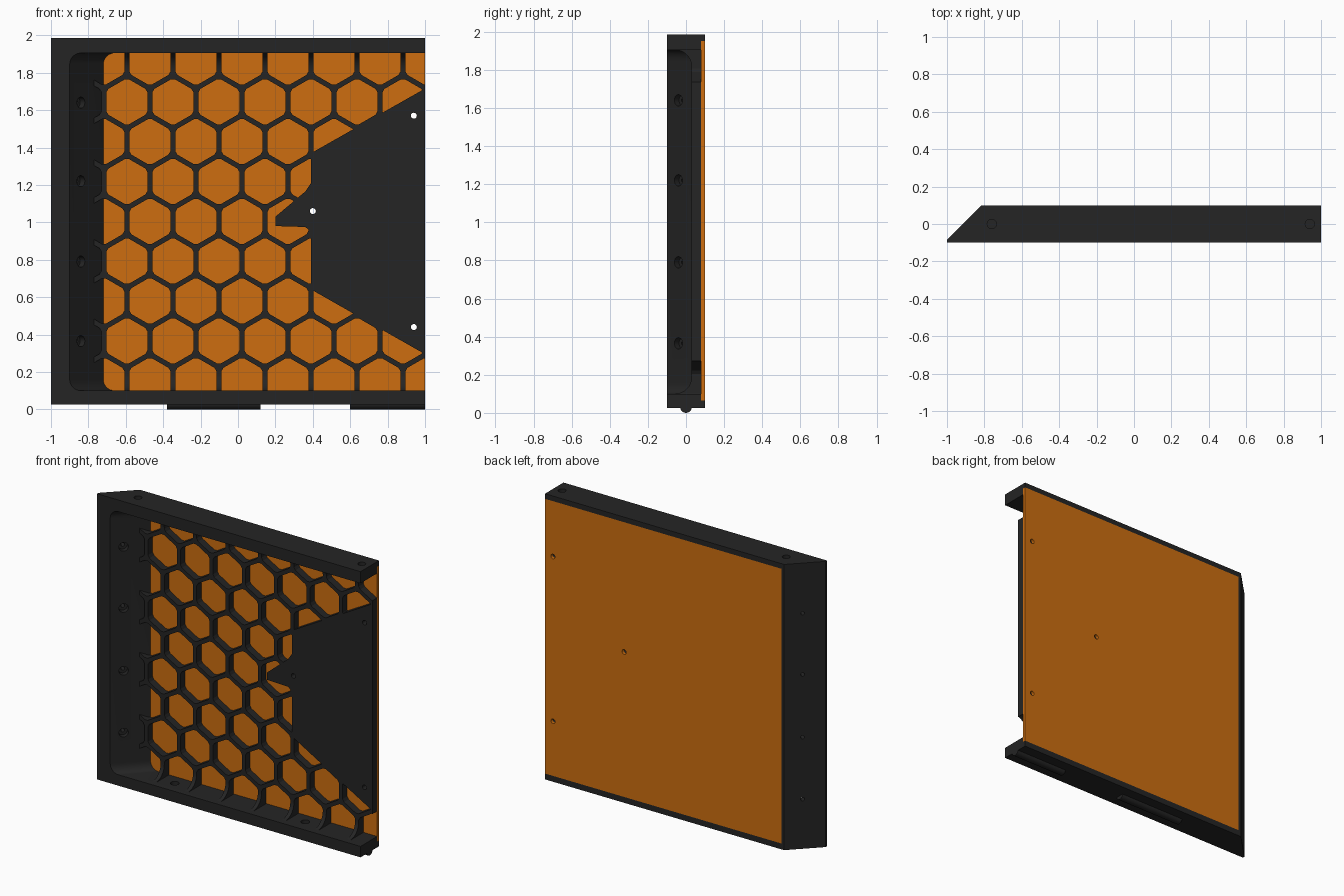
import bpy, bmesh, math
from mathutils import Vector

if "Cube" in bpy.data.objects:
    bpy.data.objects.remove(bpy.data.objects["Cube"])


def material(name, rgb):
    m = bpy.data.materials.new(name)
    m.diffuse_color = (*rgb, 1)
    m.use_nodes = True
    m.node_tree.nodes["Principled BSDF"].inputs["Base Color"].default_value = m.diffuse_color
    return m


BLACK = material("black plastic", (0.018, 0.018, 0.018))
ORANGE = material("orange panel", (0.61, 0.155, 0.005))


def build(name, ring_pairs, mat=BLACK):
    """Closed solids, each lofted between two matching rings of points."""
    bm = bmesh.new()
    for ring_a, ring_b in ring_pairs:
        a = [bm.verts.new(p) for p in ring_a]
        b = [bm.verts.new(p) for p in ring_b]
        bm.faces.new(a)
        bm.faces.new(b[::-1])
        for i in range(len(a)):
            j = (i + 1) % len(a)
            bm.faces.new((a[i], b[i], b[j], a[j]))
    bmesh.ops.recalc_face_normals(bm, faces=bm.faces)
    mesh = bpy.data.meshes.new(name)
    bm.to_mesh(mesh)
    bm.free()
    mesh.materials.append(mat)
    ob = bpy.data.objects.new(name, mesh)
    bpy.context.collection.objects.link(ob)
    return ob


def along_y(pts, y0, y1):
    return ([(x, y0, z) for x, z in pts], [(x, y1, z) for x, z in pts])


def along_z(pts, z0, z1):
    return ([(x, y, z0) for x, y in pts], [(x, y, z1) for x, y in pts])


def rod(p, q, r, n=20):
    """Round rod from p to q."""
    p, q = Vector(p), Vector(q)
    rot = (q - p).to_track_quat('Z', 'Y')
    ring = [rot @ Vector((r * math.cos(t), r * math.sin(t), 0))
            for t in (2 * math.pi * i / n for i in range(n))]
    return ([p + v for v in ring], [q + v for v in ring])


def arc(cx, cy, r, a0, a1, n=8):
    return [(cx + r * math.cos(math.radians(a0 + (a1 - a0) * i / n)),
             cy + r * math.sin(math.radians(a0 + (a1 - a0) * i / n)))
            for i in range(n + 1)]


def cut(target, ring_pairs):
    cutter = build("cutter", ring_pairs)
    cutter.hide_render = True
    mod = target.modifiers.new("cut", 'BOOLEAN')
    mod.operation = 'DIFFERENCE'
    mod.solver = 'EXACT'
    mod.object = cutter
    bpy.context.view_layer.objects.active = target
    bpy.ops.object.modifier_apply(modifier=mod.name)
    bpy.data.objects.remove(cutter)


BOTTOM, TOP = 0.025, 1.985        # frame
IN_LOW, IN_HIGH = 0.10, 1.905     # cavity
WEB_FRONT, PANEL_FRONT = 0.03, 0.08

# Frame: slab with a slanted left end, hollowed by a cavity open at the right
frame = build("frame", [along_z([(-1, -0.1), (1, -0.1), (1, 0.1), (-0.815, 0.1),
                                 (-1, -0.085)], BOTTOM, TOP)])


def cavity_ring(y):
    x = -0.8 + y
    r = 0.06
    pts = ([(1.2, IN_LOW), (1.2, IN_HIGH)]
           + arc(x + r, IN_HIGH - r, r, 90, 180) + arc(x + r, IN_LOW + r, r, 180, 270))
    return [(px, y, pz) for px, pz in pts]


cut(frame, [(cavity_ring(-0.12), cavity_ring(0.12))])

# Recess in the back of the frame for the panel
PANEL = [(-0.795, 0.065), (1, 0.065), (1, 1.95), (-0.795, 1.95)]
recess = [(x if x < 0 else 1.2, z) for x, z in PANEL]
cut(frame, [along_y(recess, PANEL_FRONT, 0.15)])

# Counterbored screw holes through the slanted wall, sockets in both bars
d = Vector((-1, 1, 0)).normalized()
bores, screws = [], []
for z in (0.365, 0.79, 1.22, 1.64):
    p = Vector((-0.84, -0.04, z))
    bores.append(rod(p - d * 0.04, p + d * 0.035, 0.03))
    screws.append(rod(p - d * 0.02, p + d * 0.15, 0.012))
cut(frame, bores)
cut(frame, screws)
cut(frame, [rod((x, 0, TOP - 0.03), (x, 0, TOP + 0.05), 0.025) for x in (-0.76, 0.94)]
    + [rod((x, 0, 0.06), (x, 0, 0.15), 0.028) for x in (-0.48, 0.51)])

# Honeycomb web: slab curving up into both bars, pierced by hexagons
R = 0.09
low = [(0.08, IN_LOW - 0.02), (WEB_FRONT - R, IN_LOW - 0.02)] + \
    arc(WEB_FRONT - R, IN_LOW + R, R, -90, 0)
high = [(y, IN_LOW + IN_HIGH - z) for y, z in reversed(low)]
profile = low + high
web = build("honeycomb_web", [([(-0.85 + y, y, z) for y, z in profile],
                               [(1, y, z) for y, z in profile])])
PITCH = 0.246
cells = []
for k in range(-4, 5):
    cz = 1.005 + k * PITCH * 0.866
    for j in range(-1, 8):
        cx = -0.594 + PITCH * (j + (0.5 if k % 2 == 0 else 0))
        hexagon = []
        for i in range(6):          # each corner slightly clipped
            a = math.radians(30 + 60 * i)
            for off in (-5, 5):
                t = a + math.radians(off)
                rad = 0.1095 / math.cos(math.radians(30 - abs(off)))
                hexagon.append((cx + rad * math.cos(t), cz + rad * math.sin(t)))
        cells.append(along_y(hexagon, -0.2, 0.15))
cut(web, cells)

# Solid mounting plate on the open side
plate = build("mounting_plate", [along_y(
    [(1, 1.715), (0.40, 1.375), (0.39, 1.36), (0.39, 1.21), (0.36, 1.165), (0.2, 1.03),
     (0.2, 0.98), (0.36, 0.975), (0.39, 0.95), (0.39, 0.65), (0.41, 0.63), (1, 0.295)],
    WEB_FRONT - 0.001, PANEL_FRONT)])

# Back panel
panel = build("back_panel", [along_y(PANEL, PANEL_FRONT, 0.1)], ORANGE)

# Screw holes through web, plate and panel
holes = [rod((x, -0.05, z), (x, 0.2, z), 0.016) for x, z in
         ((0.94, 1.57), (0.40, 1.06), (0.94, 0.44))]
for part in (web, plate, panel):
    cut(part, holes)

# Rounded guide ridges under the bottom bar
ridge = [(-0.03, 0.03)] + arc(0, 0.03, 0.03, 180, 360, 10) + [(0.03, 0.03)]
ridge = ridge[1:-1]
build("guide_ridges", [([(x0, y, z) for y, z in ridge], [(x1, y, z) for y, z in ridge])
                       for x0, x1 in ((-0.38, 0.12), (0.6, 1))])

# Smooth the round surfaces, keep edges sharp
for ob in bpy.context.scene.objects:
    ob.select_set(True)
bpy.context.view_layer.objects.active = frame
bpy.ops.object.shade_smooth_by_angle(angle=math.radians(25))
